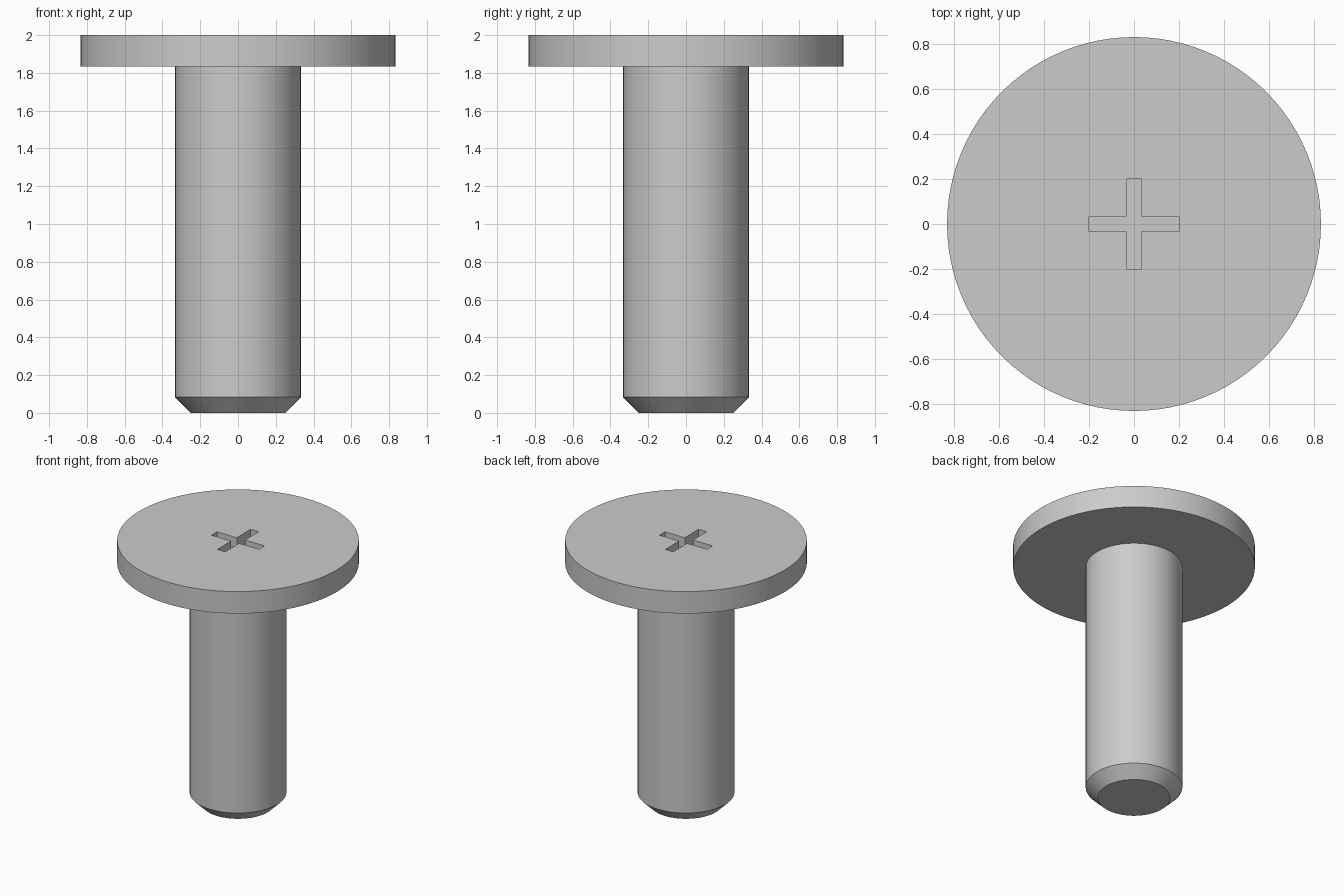
import bpy, bmesh
from math import cos, sin, tau, radians

cube = bpy.data.objects.get("Cube")
if cube:
    bpy.data.objects.remove(cube, do_unlink=True)

SEGMENTS = 96
HEAD_R, SHAFT_R, TIP_R = 0.833, 0.333, 0.25
TOP, HEAD_BASE, CHAMFER_TOP = 2.0, 1.833, 0.083
SLOT_LENGTH, SLOT_WIDTH, SLOT_DEPTH = 0.4, 0.067, 0.083

steel = bpy.data.materials.new("grey steel")
steel.use_nodes = True
colour = (0.6, 0.6, 0.6, 1)
steel.diffuse_color = colour
steel.node_tree.nodes["Principled BSDF"].inputs["Base Color"].default_value = colour


def make_object(name, bm):
    bmesh.ops.recalc_face_normals(bm, faces=bm.faces)
    mesh = bpy.data.meshes.new(name)
    bm.to_mesh(mesh)
    bm.free()
    mesh.materials.append(steel)
    obj = bpy.data.objects.new(name, mesh)
    bpy.context.collection.objects.link(obj)
    return obj


def lathe(name, profile):
    """Revolve (radius, height) points about z and cap both ends."""
    bm = bmesh.new()
    rings = [[bm.verts.new((r * cos(tau * i / SEGMENTS), r * sin(tau * i / SEGMENTS), z))
              for i in range(SEGMENTS)] for r, z in profile]
    for low, high in zip(rings, rings[1:]):
        for i in range(SEGMENTS):
            j = (i + 1) % SEGMENTS
            bm.faces.new((low[i], low[j], high[j], high[i]))
    bm.faces.new(rings[0])
    bm.faces.new(rings[-1])
    return make_object(name, bm)


def cross_prism(name, length, width, bottom, top):
    """Extrude a plus-shaped outline upwards."""
    a, b = length / 2, width / 2
    bm = bmesh.new()
    x, y = 1, 0
    outline = []
    for _ in range(4):
        for u, v in ((a, -b), (a, b), (b, b)):
            outline.append(bm.verts.new((u * x - v * y, u * y + v * x, bottom)))
        x, y = -y, x
    face = bm.faces.new(outline)
    extruded = bmesh.ops.extrude_face_region(bm, geom=[face])["geom"]
    bmesh.ops.translate(bm, vec=(0, 0, top - bottom),
                        verts=[g for g in extruded if isinstance(g, bmesh.types.BMVert)])
    return make_object(name, bm)


# Flat-headed pin with a chamfered tip
pin = lathe("headed_pin", [(TIP_R, 0), (SHAFT_R, CHAMFER_TOP), (SHAFT_R, HEAD_BASE),
                           (HEAD_R, HEAD_BASE), (HEAD_R, TOP)])

# Cross-shaped driver recess in the head
cutter = cross_prism("recess_cutter", SLOT_LENGTH, SLOT_WIDTH, TOP - SLOT_DEPTH, TOP + 0.1)
cutter.hide_render = True
cutter.hide_set(True)
recess = pin.modifiers.new("driver recess", 'BOOLEAN')
recess.object = cutter
recess.operation = 'DIFFERENCE'
recess.solver = 'EXACT'

# Apply the cut, then smooth the round sides only
bpy.context.view_layer.objects.active = pin
pin.select_set(True)
bpy.ops.object.modifier_apply(modifier=recess.name)
bpy.data.objects.remove(cutter, do_unlink=True)
bpy.ops.object.shade_smooth_by_angle(angle=radians(30))
